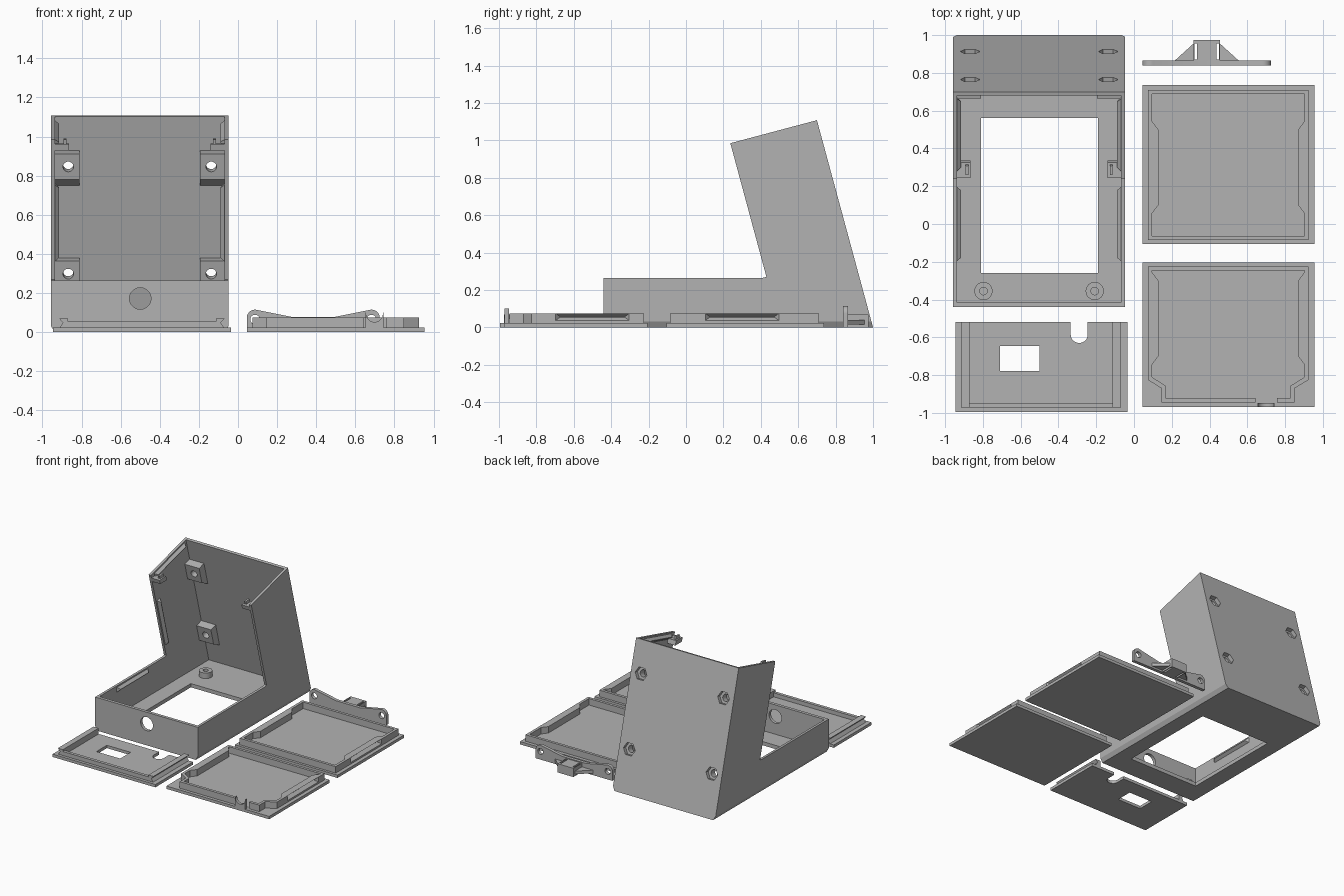
import bpy, bmesh, math
from mathutils import Vector as V

if "Cube" in bpy.data.objects:
    bpy.data.objects.remove(bpy.data.objects["Cube"])

grey = bpy.data.materials.new("plain grey")
grey.diffuse_color = (0.45, 0.45, 0.45, 1)
grey.use_nodes = True
grey.node_tree.nodes["Principled BSDF"].inputs["Base Color"].default_value = grey.diffuse_color


def loft(name, a, b):
    """Closed solid between two rings with the same number of points."""
    bm = bmesh.new()
    ra, rb = [bm.verts.new(p) for p in a], [bm.verts.new(p) for p in b]
    bm.faces.new(ra)
    bm.faces.new(rb)
    for i in range(len(ra)):
        j = (i + 1) % len(ra)
        bm.faces.new((ra[i], ra[j], rb[j], rb[i]))
    bmesh.ops.recalc_face_normals(bm, faces=bm.faces)
    me = bpy.data.meshes.new(name)
    bm.to_mesh(me)
    bm.free()
    me.materials.append(grey)
    ob = bpy.data.objects.new(name, me)
    bpy.context.collection.objects.link(ob)
    return ob


def prism(name, axis, pts, lo, hi):
    put = {'x': lambda p, t: V((t, p[0], p[1])),
           'y': lambda p, t: V((p[0], t, p[1])),
           'z': lambda p, t: V((p[0], p[1], t))}[axis]
    return loft(name, [put(p, lo) for p in pts], [put(p, hi) for p in pts])


def box(name, x0, x1, y0, y1, z0, z1):
    return prism(name, 'z', [(x0, y0), (x1, y0), (x1, y1), (x0, y1)], z0, z1)


def cyl(name, start, axis, r, h, n=32):
    start, axis, u = V(start), V(axis).normalized(), V((1, 0, 0))
    v = axis.cross(u)
    ring = [start + r * (math.cos(2 * math.pi * i / n) * u + math.sin(2 * math.pi * i / n) * v)
            for i in range(n)]
    return loft(name, ring, [p + axis * h for p in ring])


def ridge(name, p, q, out, w, d):
    """Wedge-shaped snap ridge from p to q, pointing along out."""
    p, q, out = V(p), V(q), V(out)
    t = (q - p).normalized()
    up = out.cross(t)
    base = [p - up * w, q - up * w, q + up * w, p + up * w]
    base = [b - out * 0.004 for b in base]
    a, b = p + t * d + out * d, q - t * d + out * d
    e = up * 0.002
    return loft(name, base, [a - e, b - e, b + e, a + e])


def boolean(ob, tools, op='DIFFERENCE'):
    bpy.context.view_layer.objects.active = ob
    for t in tools:
        m = ob.modifiers.new("cut", 'BOOLEAN')
        m.operation, m.solver, m.object = op, 'EXACT', t
        bpy.ops.object.modifier_apply(modifier=m.name)
        bpy.data.objects.remove(t)
    return ob


# ---- Case: L-shaped shell, open on top, along the sloped front and at the upper end
XL, XR, W, CX = -0.957, -0.048, 0.02, -0.5025
outer = [(-0.44, 0), (1.0, 0), (0.70, 1.108), (0.237, 0.985), (0.43, 0.27), (0.41, 0.265), (-0.44, 0.265)]
case = prism("case", 'x', outer, XL, XR)
cavity = prism("cavity", 'x', [(-0.415, 0.03), (0.969, 0.03), (0.626, 1.3), (-0.415, 1.3)], XL + W, XR - W)
boolean(case, [cavity])

UP = V((0, -0.261, 0.965))    # along the sloped back
IN = V((0, -0.965, -0.261))   # inward from the sloped back
holes = [(x, 1.0 - 0.2708 * z, z) for x in (-0.868, -0.137) for z in (0.32, 0.868)]

# screw bosses on the back, each with a sloped underside
bosses = []
for x, y, z in holes:
    xs = (XL + 0.01, -0.81) if x < CX else (-0.195, XR - 0.01)
    prof = [V((0, y, z)) + UP * a + IN * b
            for a, b in ((-0.125, 0.012), (-0.068, 0.085), (0.068, 0.085), (0.068, 0.012))]
    bosses.append(prism("back_boss", 'x', [(p.y, p.z) for p in prof], *xs))
boolean(case, bosses, 'UNION')

cuts = [box("window", -0.81, -0.19, -0.26, 0.56, -0.1, 0.1),
        cyl("cable_hole", (-0.5, -0.5, 0.172), (0, 1, 0), 0.055, 0.12, 40)]
for h in holes:
    cuts.append(cyl("screw_hole", V(h) - IN * 0.05, IN, 0.027, 0.2))
    cuts.append(cyl("nut_recess", V(h) - IN * 0.05, IN, 0.052, 0.08, 6))
# bevelled lower side edges
for x, s in ((XL, 1), (XR, -1)):
    cuts.append(prism("edge_cut", 'y', [(x - s * 0.02, -0.04), (x + s * 0.03, -0.02),
                                        (x + s * 0.018, 0), (x, 0.033), (x - s * 0.02, 0.06)], -0.6, 1.2))
boolean(case, cuts)

# floor posts
for x in (-0.797, -0.208):
    for y in (-0.355, 0.73):
        post = cyl("floor_post", (x, y, 0.025), (0, 0, 1), 0.048, 0.05)
        boolean(post, [cyl("post_hole", (x, y, 0.045), (0, 0, 1), 0.02, 0.1)])

# snap ridges and hinge clips inside both side walls
for x, s in ((XL + W, 1), (XR - W, -1)):
    for p, q in (((-0.2, 0.235), (0.2, 0.235)), ((0.438, 0.36), (0.33, 0.76)), ((0.28, 0.965), (0.67, 1.068))):
        ridge("snap_ridge", (x, *p), (x, *q), (s, 0, 0), 0.022, 0.022)
    prism("clip_arm", 'x', [(0.252, 0.93), (0.335, 0.93), (0.325, 0.965), (0.243, 0.962)],
          *sorted((x - s * 0.005, x + s * 0.072)))
    prism("clip_hook", 'x', [(0.268, 0.955), (0.318, 0.955), (0.308, 0.99), (0.26, 0.985)],
          *sorted((x + s * 0.045, x + s * 0.06)))


def lid(name, base, rim_out, rim_in, gy):
    """Flat lid with a raised rim, grooved on both sides."""
    plate = box(name + "_plate", *base, 0, 0.023)
    rim = prism(name + "_rim", 'z', rim_out, 0.018, 0.075)
    boolean(rim, [prism("rim_inside", 'z', rim_in, -0.1, 0.2)])
    boolean(rim, [ridge("groove", (x, gy[0], 0.056), (x, gy[1], 0.056), (s, 0, 0), 0.022, 0.026)
                  for x, s in ((0.073, 1), (0.925, -1))])
    return plate, rim


def bulged(y0, y1, g0, g1, side):
    """Inner rim line on one side with a thickened stretch at the groove."""
    pts = [(y0, 0.022), (g0 - 0.045, 0.022), (g0, 0.056), (g1, 0.056), (g1 + 0.045, 0.022), (y1, 0.022)]
    return [(0.073 + d, y) if side < 0 else (0.925 - d, y) for y, d in pts]


# ---- Base lid
lid("base_lid", (0.045, 0.955, -0.105, 0.737),
    [(0.073, -0.085), (0.925, -0.085), (0.925, 0.71), (0.073, 0.71)],
    bulged(-0.063, 0.688, 0.1, 0.5, 1) + bulged(-0.063, 0.688, 0.1, 0.5, -1)[::-1], (0.1, 0.5))

# ---- Sloped lid, with stepped lower corners and a cable gap
r_out = [(0.073, -0.225), (0.073, -0.825), (0.145, -0.87), (0.145, -0.945),
         (0.85, -0.945), (0.85, -0.87), (0.925, -0.825), (0.925, -0.225)]
r_in = bulged(-0.81, -0.247, -0.7, -0.3, -1)[::-1] + [(0.168, -0.857), (0.168, -0.922), (0.828, -0.922),
                                                     (0.828, -0.857)] + bulged(-0.81, -0.247, -0.7, -0.3, 1)
plate, rim = lid("slope_lid", (0.045, 0.955, -0.97, -0.205), r_out, r_in, (-0.7, -0.3))
boolean(rim, [box("gap", 0.642, 0.757, -1, -0.9, 0.0, 0.2)])
tab = box("cable_saddle", 0.653, 0.743, -0.97, -0.947, 0.01, 0.1)
boolean(tab, [cyl("saddle_cut", (0.698, -1.1, 0.095), (0, 1, 0), 0.043, 0.3)])

# ---- End plate with switch window, cable notch and U-shaped rim
end = box("end_plate", -0.945, -0.035, -0.995, -0.52, 0, 0.023)
boolean(end, [box("switch", -0.71, -0.5, -0.777, -0.645, -0.1, 0.1),
              cyl("notch_end", (-0.29, -0.585, -0.1), (0, 0, 1), 0.045, 0.2),
              box("notch", -0.335, -0.245, -0.585, -0.4, -0.1, 0.1)])
for x, s in ((-0.915, 1), (-0.068, -1)):
    prism("end_rim_side", 'y', [(x, 0.018), (x + s * 0.045, 0.018), (x + s * 0.045, 0.07),
                                (x, 0.07), (x + s * 0.02, 0.048)], -0.972, -0.52)
box("end_rim_front", -0.87, -0.113, -0.972, -0.947, 0.018, 0.055)

# ---- Mounting bracket: eared bar, shelf and strap box
def ear(x, a0, a1):
    return [(x + 0.042 * math.cos(math.radians(a)), 0.073 + 0.042 * math.sin(math.radians(a)))
            for a in range(a0, a1 - 1, -10)]

bar = prism("bracket_bar", 'y', [(0.045, 0)] + ear(0.087, 180, 70) + [(0.28, 0.077), (0.49, 0.077)]
            + ear(0.683, 110, 0) + [(0.725, 0)], 0.84, 0.866)
boolean(bar, [cyl("ear_hole", (x, 0.7, 0.065), (0, 1, 0), 0.024, 0.3) for x in (0.087, 0.683)])
shelf = prism("bracket_shelf", 'z', [(0.21, 0.86), (0.56, 0.86), (0.455, 0.955), (0.315, 0.955)], 0.015, 0.04)
strap = box("strap_box", 0.315, 0.455, 0.862, 0.975, 0.0, 0.07)
for ob in (shelf, strap):
    boolean(ob, [box("strap_slot", x, x + 0.014, 0.87, 0.955, -0.1, 0.2) for x in (0.32, 0.436)])

# smooth the round parts, keep edges sharp
for ob in bpy.context.scene.objects:
    ob.select_set(True)
bpy.context.view_layer.objects.active = case
bpy.ops.object.shade_smooth_by_angle(angle=math.radians(25))
